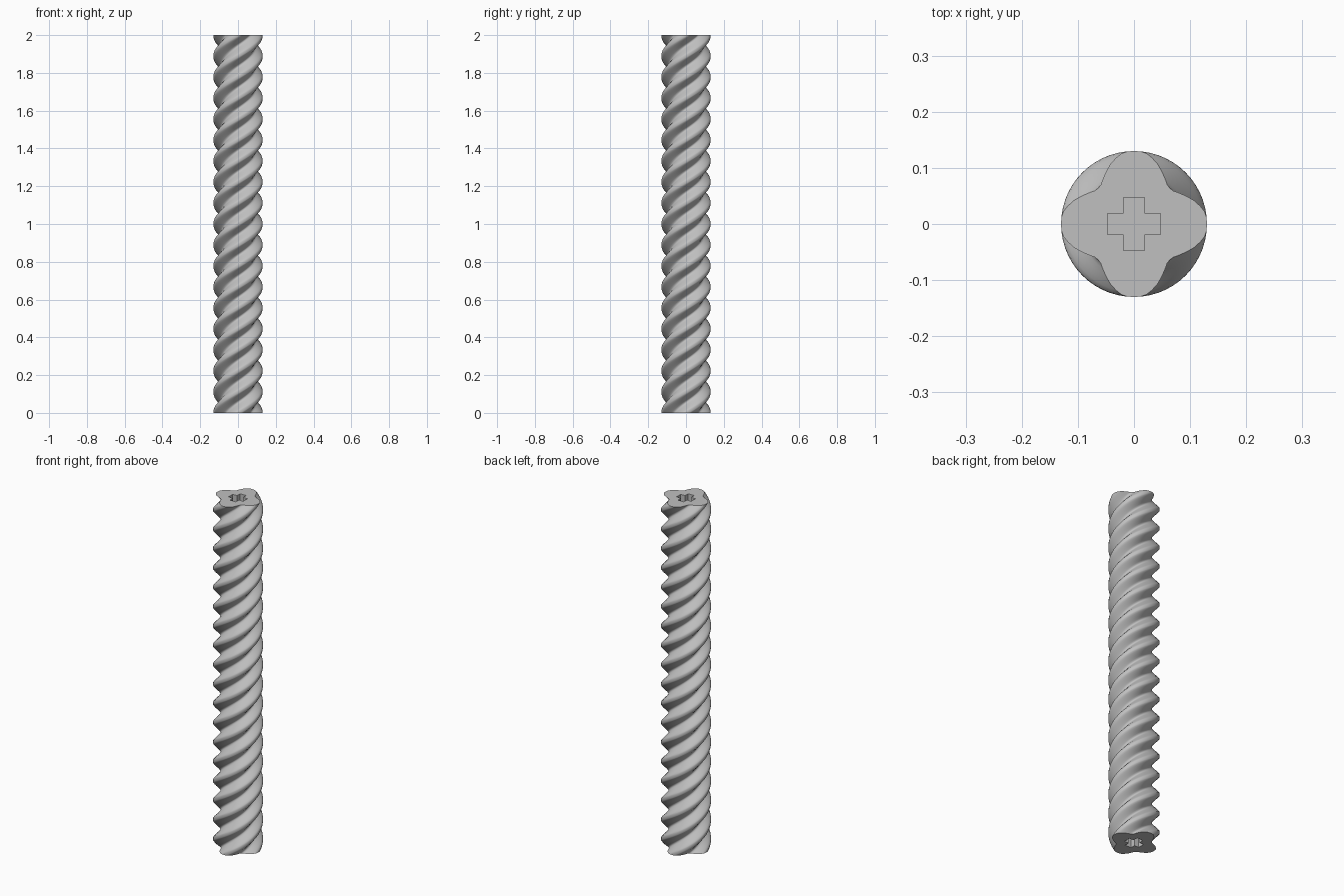
import bpy, bmesh, math
from mathutils import Vector, Matrix

cube = bpy.data.objects.get("Cube")
if cube:
    bpy.data.objects.remove(cube, do_unlink=True)

LENGTH, STARTS, PITCHES = 2.0, 4, 18
RINGS = PITCHES * 14
SOCKET_DEPTH = 0.15

grey = bpy.data.materials.new("plain grey")
grey.use_nodes = True
colour = (0.53, 0.53, 0.53, 1)
grey.diffuse_color = colour
grey.node_tree.nodes["Principled BSDF"].inputs["Base Color"].default_value = colour


def make_object(name, bm):
    bmesh.ops.recalc_face_normals(bm, faces=bm.faces)
    mesh = bpy.data.meshes.new(name)
    bm.to_mesh(mesh)
    bm.free()
    mesh.materials.append(grey)
    obj = bpy.data.objects.new(name, mesh)
    bpy.context.collection.objects.link(obj)
    return obj


# Cross-section: half a lobe from crest to root, mirrored and repeated
half = [(0, 0.13), (0.012, 0.1293), (0.022, 0.126), (0.032, 0.118), (0.042, 0.107),
        (0.05, 0.093), (0.056, 0.079), (0.059, 0.07), (0.064, 0.064)]
lobe = half[::-1] + [(-x, y) for x, y in half[1:-1]]
outline = []
for i in range(STARTS):
    turn = Matrix.Rotation(math.tau * i / STARTS, 3, "Z")
    outline += [turn @ Vector((x, y, 0)) for x, y in lobe]

# Threaded rod: the section swept up a right-handed helix
bm = bmesh.new()
rings = []
for k in range(RINGS + 1):
    t = k / RINGS
    twist = Matrix.Rotation(math.tau * PITCHES / STARTS * t, 3, "Z")
    rise = Vector((0, 0, LENGTH * t))
    rings.append([bm.verts.new(twist @ p + rise) for p in outline])
n = len(outline)
for low, high in zip(rings, rings[1:]):
    for i in range(n):
        j = (i + 1) % n
        bm.faces.new((low[i], low[j], high[j], high[i]))
bm.faces.new(rings[0][::-1])
bm.faces.new(rings[-1])
rod = make_object("threaded_rod", bm)

# Cross-shaped blind socket in each end
a, b = 0.019, 0.047
arm = [(b, -a), (b, a), (a, a)]
for z in (0, LENGTH):
    bm = bmesh.new()
    verts = []
    for i in range(4):
        turn = Matrix.Rotation(math.tau * i / 4, 3, "Z")
        verts += [bm.verts.new(turn @ Vector((x, y, 0)) + Vector((0, 0, z - SOCKET_DEPTH)))
                  for x, y in arm]
    face = bm.faces.new(verts)
    top = bmesh.ops.extrude_face_region(bm, geom=[face])["geom"]
    bmesh.ops.translate(bm, vec=(0, 0, 2 * SOCKET_DEPTH),
                        verts=[g for g in top if isinstance(g, bmesh.types.BMVert)])
    cutter = make_object("socket_cutter", bm)
    cutter.hide_render = True
    cut = rod.modifiers.new("socket", "BOOLEAN")
    cut.operation = "DIFFERENCE"
    cut.solver = "EXACT"
    cut.object = cutter
    bpy.context.view_layer.objects.active = rod
    bpy.ops.object.modifier_apply(modifier=cut.name)
    bpy.data.objects.remove(cutter, do_unlink=True)

# Smooth thread with crisp ends and socket
bpy.ops.object.select_all(action="DESELECT")
rod.select_set(True)
bpy.context.view_layer.objects.active = rod
bpy.ops.object.shade_smooth_by_angle(angle=math.radians(35))
